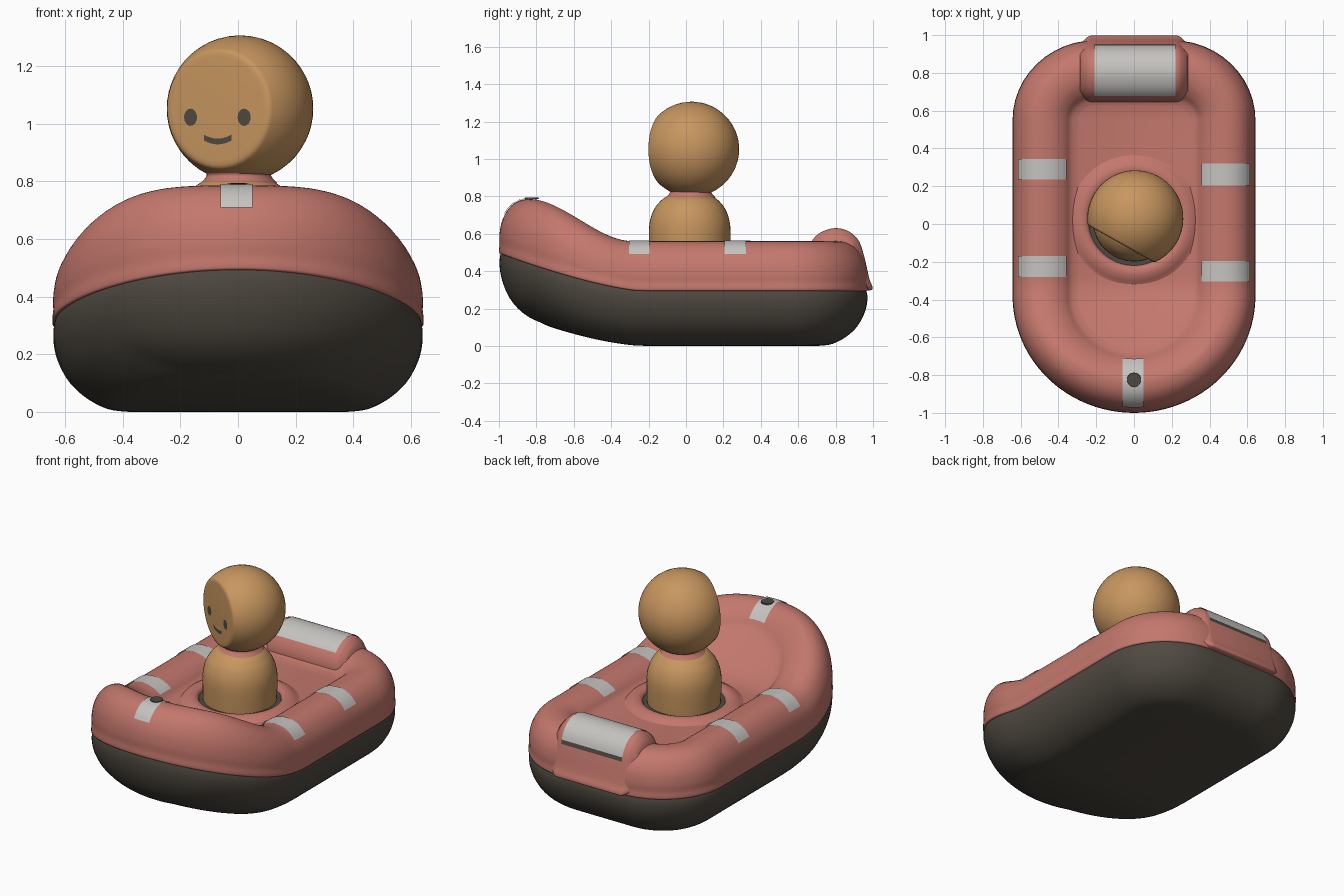
import bpy, bmesh, math
from mathutils import Vector, Matrix

if "Cube" in bpy.data.objects:
    bpy.data.objects.remove(bpy.data.objects["Cube"])


def material(name, rgb):
    m = bpy.data.materials.new(name)
    m.diffuse_color = (*rgb, 1)
    m.use_nodes = True
    m.node_tree.nodes["Principled BSDF"].inputs["Base Color"].default_value = m.diffuse_color
    return m


RED = material("faded red", (0.55, 0.187, 0.152))
DARK = material("dark brown grey", (0.078, 0.067, 0.052))
TAN = material("tan", (0.575, 0.305, 0.115))
GREY = material("light grey", (0.56, 0.545, 0.525))


def make(name, verts, faces, mats, face_up=False, angle=50, rule=None):
    me = bpy.data.meshes.new(name)
    me.from_pydata([tuple(v) for v in verts], [], faces)
    for m in mats:
        me.materials.append(m)
    bm = bmesh.new()
    bm.from_mesh(me)
    bmesh.ops.remove_doubles(bm, verts=bm.verts, dist=1e-5)
    bmesh.ops.recalc_face_normals(bm, faces=bm.faces)
    bm.normal_update()
    if face_up and sum(f.normal.z for f in bm.faces) < 0:
        bmesh.ops.reverse_faces(bm, faces=bm.faces)
    for f in bm.faces:
        if rule:
            f.material_index = rule(f.calc_center_median())
    bm.to_mesh(me)
    bm.free()
    ob = bpy.data.objects.new(name, me)
    bpy.context.collection.objects.link(ob)
    bpy.ops.object.select_all(action='DESELECT')
    ob.select_set(True)
    bpy.context.view_layer.objects.active = ob
    bpy.ops.object.shade_smooth_by_angle(angle=math.radians(angle))
    return ob


def spline(pts, n=4):
    """Smooth curve through 2D points."""
    p = [pts[0]] + list(pts) + [pts[-1]]
    out = []
    for i in range(1, len(p) - 2):
        for k in range(n):
            t = k / n
            out.append(tuple(0.5 * (2 * b + (c - a) * t + (2 * a - 5 * b + 4 * c - d) * t * t
                                    + (3 * b - a - 3 * c + d) * t ** 3)
                             for a, b, c, d in zip(p[i - 1], p[i], p[i + 1], p[i + 2])))
    return out + [pts[-1]]


def grid(rows, closed=False):
    n = len(rows[0])
    verts = [v for r in rows for v in r]
    faces = [(i * n + j, i * n + (j + 1) % n, (i + 1) * n + (j + 1) % n, (i + 1) * n + j)
             for i in range(len(rows) - 1) for j in range(n if closed else n - 1)]
    return verts, faces


def lathe(name, prof, mats, mat=Matrix(), seg=48):
    rows = [[mat @ Vector((max(r, 1e-7) * math.cos(2 * math.pi * j / seg),
                           max(r, 1e-7) * math.sin(2 * math.pi * j / seg), z))
             for j in range(seg)] for r, z in prof]
    return make(name, *grid(rows, True), mats)


# ---- boat plan: stations (centre x, centre y, radius x, radius y, direction x, y)
def bow_st(th):
    return (0, -0.38, 0.64, 0.617, math.sin(th), -math.cos(th))


def side_st(y, s=1):
    return (0, y, 0.64, 0.64, s, 0)


def xy(st, d):
    cx, cy, a, b, ux, uy = st
    return cx + ux * (a - d), cy + uy * (b - d)


right = [bow_st(math.pi / 2 * i / 24) for i in range(25)]
right += [side_st(y) for y in (-0.345, -0.31, -0.27, -0.2, -0.12, 0, 0.2, 0.4)]
right += [(0.2, 0.55, 0.44, 0.42, math.cos(a), math.sin(a))
          for a in (math.pi / 2 * i / 12 for i in range(13))]
left = [(-s[0], s[1], s[2], s[3], -s[4], s[5]) for s in right]
ring = right + left[:0:-1]


# ---- sheer lines: seam height and the upward sweep of the bow
def seam(st):
    return 0.30 + 0.2 * max(0, (-0.25 - xy(st, 0)[1]) / 0.75) ** 1.35


def lift(y):
    u = min(1, max(0, (-0.285 - y) / 0.56))
    return 0.226 * u * u * (3 - 2 * u)


def tube_pt(st, d, z):
    s, t = seam(st), 0.56 + lift(xy(st, 0.16)[1])
    x, y = xy(st, d)
    if d <= 0.16:
        return x, y, s + (z - 0.30) / 0.26 * (t - s)
    return x, y, z + lift(y)


def hull_pt(st, d, z):
    x, y = xy(st, d)
    k = 0.1 * min(1.15, max(0, (-0.22 - y) / 0.5)) ** 1.6
    return x, y, k + z / 0.3 * (seam(st) - k)


def shell(name, prof, point, mat):
    """Loft a section round the plan and close its last ring across the boat."""
    verts, faces = grid([[point(st, d, z) for st in ring] for d, z in prof], True)
    n, o = len(ring), (len(prof) - 1) * len(ring)
    for i in range(len(right) - 1):
        q = [o + i, o + i + 1, o + n - i - 1, o + (n - i) % n]
        faces.append(q[:3] if i == 0 else q)
    return make(name, verts, faces, [mat])


HULL = spline([(0.03, 0.31), (0.008, 0.30), (0.0, 0.25), (0.014, 0.18), (0.054, 0.105),
               (0.115, 0.048), (0.19, 0.01), (0.27, 0)])
TUBE = spline([(0.03, 0.29), (0.002, 0.296), (-0.003, 0.31), (0.0, 0.34), (0.0, 0.39),
               (0.014, 0.455), (0.05, 0.515), (0.10, 0.55), (0.16, 0.56), (0.22, 0.55),
               (0.27, 0.522), (0.305, 0.488), (0.345, 0.472)])
shell("lower_hull", HULL, hull_pt, DARK)
shell("upper_tube_and_floor", TUBE, tube_pt, RED)

# ---- grey straps over the tube
STRAP = [(0.16 + (d - 0.16) * 1.03, z + 0.004) for d, z in TUBE
         if z > 0.477 and d < 0.285]
for name, s, y0, y1 in (("right_front", 1, -0.305, -0.195), ("right_back", 1, 0.205, 0.32),
                        ("left_front", -1, -0.28, -0.17), ("left_back", -1, 0.235, 0.345)):
    rows = [[tube_pt(side_st(y0 + (y1 - y0) * k / 4, s), d, z) for d, z in STRAP]
            for k in range(5)]
    make("strap_" + name, *grid(rows), [GREY], True)
rows = [[tube_pt(bow_st(math.asin(x / (0.64 - d))), d, z) for d, z in STRAP]
        for x in (-0.06, -0.03, 0, 0.025, 0.05)]
make("strap_bow", *grid(rows), [GREY], True)
lathe("bow_hole", [(0.038, 0.785), (0.037, 0.793), (0, 0.794)],
      [DARK], Matrix.Translation((0, -0.825, 0)), 24)

# ---- raised stern roll with its pad
ROLL = spline([(0.645, 0.45), (0.65, 0.51), (0.68, 0.572), (0.73, 0.612), (0.80, 0.63),
               (0.87, 0.613), (0.925, 0.56), (0.955, 0.47), (0.98, 0.36), (0.997, 0.315),
               (0.985, 0.297), (0.9, 0.295)])


def roll_row(x, k, pts):
    return [(x, 0.8 + (y - 0.8) * k, 0.42 + (z - 0.42) * k) for y, z in pts]


half = [(0.285, 0.78), (0.265, 0.87), (0.252, 0.94), (0.24, 0.98), (0.225, 1)]
rows = [roll_row(-x, k, ROLL) for x, k in half] + [roll_row(x, k, ROLL) for x, k in half[::-1]]
verts, faces = grid(rows)
n = len(ROLL)
faces += [tuple(range(n)), tuple(range(len(verts) - n, len(verts)))]
make("stern_roll", verts, faces, [RED])
PAD = [p for p in ROLL if p[0] > 0.672 and p[1] > 0.48]
make("stern_pad", *grid([roll_row(x, 1.02, PAD) for x in (-0.21, 0, 0.22)]), [GREY, DARK], True,
     rule=lambda c: 1 if c.y > 0.9 and c.z < 0.51 else 0)

# ---- seat ring in the floor and its dark well
at = Matrix.Translation((0, 0.02, 0))
lathe("seat_ring", spline([(0.36, 0.465), (0.335, 0.477), (0.31, 0.491), (0.28, 0.499),
                           (0.25, 0.492), (0.235, 0.465)]), [RED], at)
lathe("seat_well", [(0.24, 0.476), (0, 0.476)], [DARK], at)

# ---- figure: body, collar, head with a flat face
lathe("figure_body", spline([(0.214, 0.45), (0.217, 0.53), (0.218, 0.62), (0.21, 0.68),
                             (0.19, 0.732), (0.165, 0.766), (0.14, 0.789), (0.1, 0.81)]),
      [TAN], at)
lathe("figure_collar", spline([(0.132, 0.795), (0.116, 0.812), (0.112, 0.825), (0.128, 0.845)]),
      [RED], Matrix.Translation((0.003, 0.025, 0)))
nx, ny = -0.49, -0.872
face = Matrix(((-ny, 0, nx, 0.007), (nx, 0, ny, 0.03), (0, 1, 0, 1.052), (0, 0, 0, 1)))
end = math.acos(0.143 / 0.254)
prof = [(0.254 * math.sin(a), 0.254 * math.cos(a))
        for a in (math.pi + (end - math.pi) * i / 20 for i in range(21))]
prof += [(0.205, 0.15), (0.195, 0.154), (0.18, 0.155), (0, 0.155)]
lathe("figure_head", prof, [TAN], face)
# eyes, mouth and a chest button, all facing the same way
for name, u, v, w in (("left_eye", -0.108, -0.03, 0.158), ("right_eye", 0.105, -0.03, 0.158),
                      ("chest_button", 0, -0.447, 0.225)):
    vs = [face @ Vector((u + 0.026 * math.cos(a), v + 0.03 * math.sin(a), w))
          for a in (math.pi * i / 8 for i in range(16))]
    make(name, vs, [tuple(range(16))], [DARK])
rows = [[face @ Vector((0.055 * k / 4, -0.114 + 0.014 * (k / 4) ** 2 + h, 0.158))
         for k in range(-4, 5)] for h in (-0.01, 0.01)]
make("mouth", *grid(rows), [DARK])
